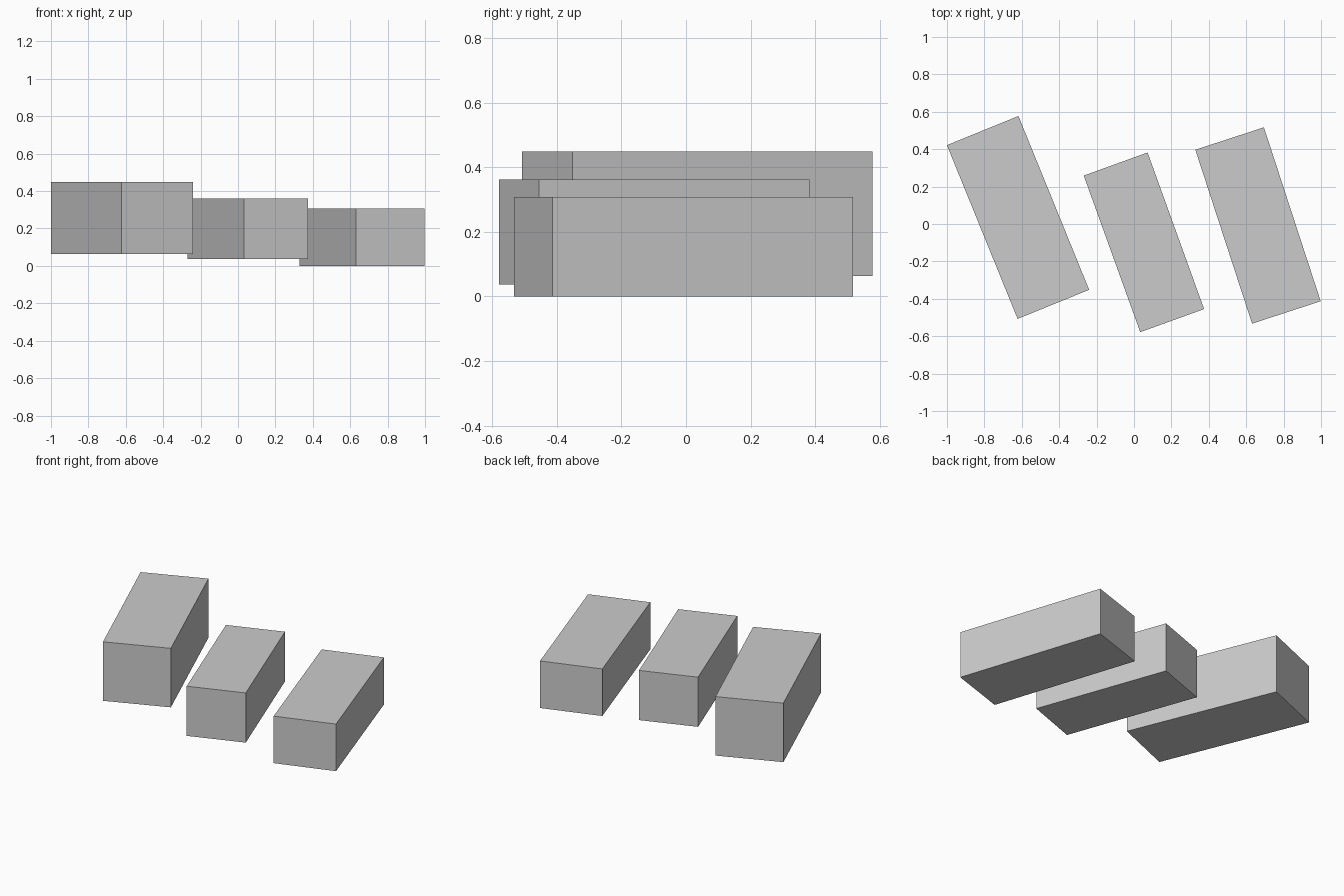
import bpy
from math import radians

cube = bpy.data.objects.get("Cube")
if cube:
    bpy.data.objects.remove(cube, do_unlink=True)

# Single plain grey
grey = bpy.data.materials.new("light_grey")
grey.use_nodes = True
colour = (0.6, 0.6, 0.6, 1)
grey.diffuse_color = colour
grey.node_tree.nodes["Principled BSDF"].inputs["Base Color"].default_value = colour


def block(name, centre, width, length, bottom, top, angle):
    """Box turned about the vertical axis, resting between two heights."""
    bpy.ops.mesh.primitive_cube_add(
        size=1,
        location=(centre[0], centre[1], (bottom + top) / 2),
        rotation=(0, 0, radians(angle)),
    )
    obj = bpy.context.object
    obj.name = name
    obj.scale = (width, length, top - bottom)
    bpy.ops.object.transform_apply(location=False, rotation=False, scale=True)
    obj.data.materials.append(grey)
    return obj


# Three stepped blocks, tallest to lowest
block("tall_block", (-0.62, 0.035), 0.413, 1.003, 0.063, 0.449, 22.15)
block("middle_block", (0.053, -0.098), 0.363, 0.89, 0.036, 0.361, 19.85)
block("low_block", (0.663, -0.008), 0.386, 0.978, 0, 0.308, 18.08)
